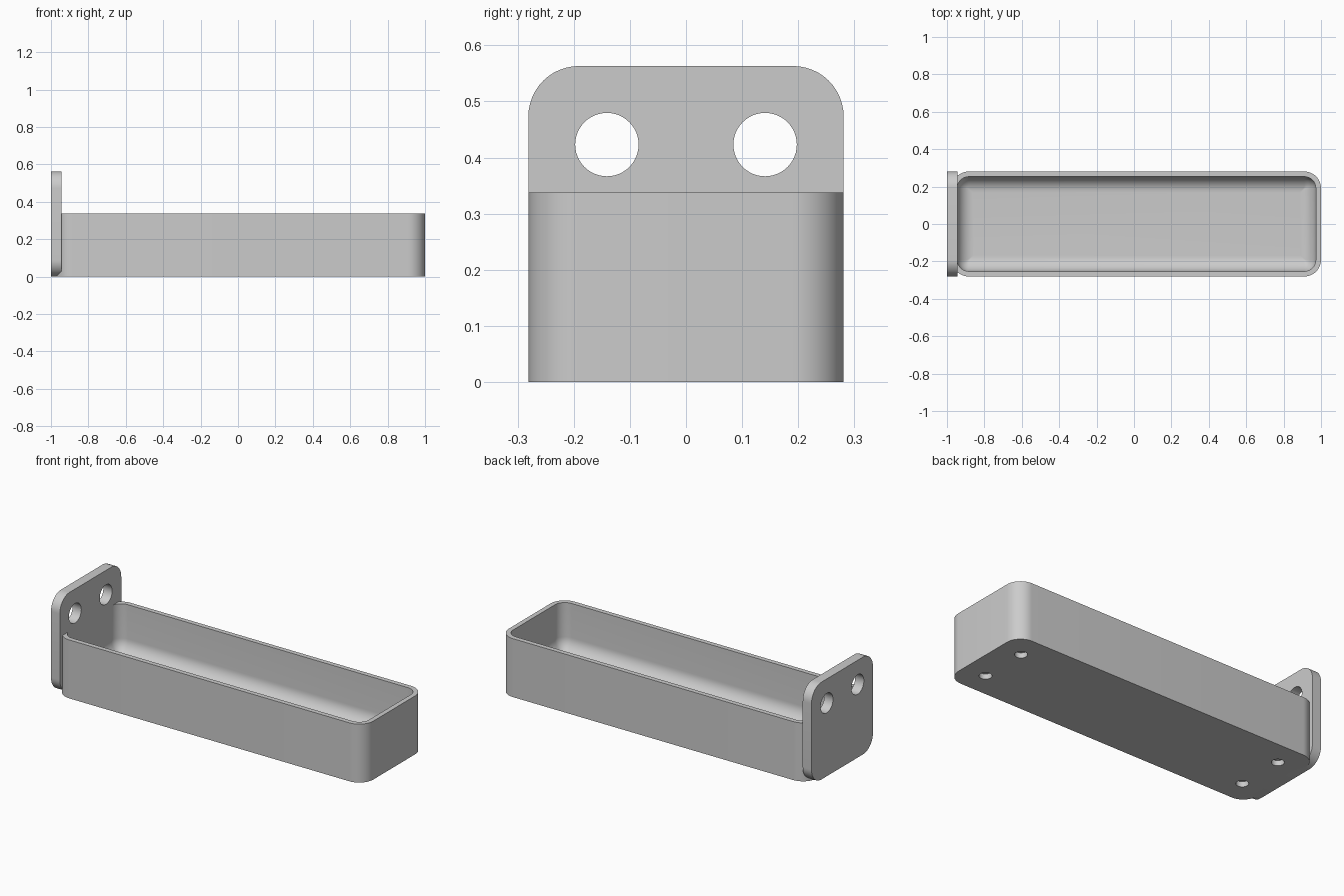
import bpy, bmesh, math
from mathutils import Vector

cube = bpy.data.objects.get("Cube")
if cube:
    bpy.data.objects.remove(cube, do_unlink=True)

STEPS = 12  # segments per rounded corner

grey = bpy.data.materials.new("light_grey")
grey.use_nodes = True
colour = (0.6, 0.6, 0.6, 1)
grey.diffuse_color = colour
grey.node_tree.nodes["Principled BSDF"].inputs["Base Color"].default_value = colour


def rounded_rect(u0, u1, v0, v1, r):
    """Counter-clockwise outline of a rectangle with rounded corners."""
    centres = [(u1 - r, v1 - r), (u0 + r, v1 - r), (u0 + r, v0 + r), (u1 - r, v0 + r)]
    pts = []
    for i, (cu, cv) in enumerate(centres):
        for k in range(STEPS + 1):
            a = (i + k / STEPS) * math.pi / 2
            pts.append((cu + r * math.cos(a), cv + r * math.sin(a)))
    return pts


def skin(name, rings):
    """Join successive rings of points into a closed solid."""
    bm = bmesh.new()
    loops = [[bm.verts.new(p) for p in ring] for ring in rings]
    for a, b in zip(loops, loops[1:]):
        for i in range(len(a)):
            j = (i + 1) % len(a)
            bm.faces.new((a[i], a[j], b[j], b[i]))
    bm.faces.new(list(reversed(loops[0])))
    bm.faces.new(loops[-1])
    bmesh.ops.recalc_face_normals(bm, faces=bm.faces)
    mesh = bpy.data.meshes.new(name)
    bm.to_mesh(mesh)
    bm.free()
    mesh.materials.append(grey)
    obj = bpy.data.objects.new(name, mesh)
    bpy.context.collection.objects.link(obj)
    return obj


def drill(target, centre, radius, depth, axis):
    """Cut a round hole and discard the cutter."""
    bpy.ops.mesh.primitive_cylinder_add(vertices=48, radius=radius, depth=depth, location=centre)
    cutter = bpy.context.object
    cutter.rotation_euler = Vector((0, 0, 1)).rotation_difference(Vector(axis)).to_euler()
    cutter.hide_render = True
    cutter.data.materials.append(grey)
    mod = target.modifiers.new("hole", "BOOLEAN")
    mod.operation = "DIFFERENCE"
    mod.solver = "EXACT"
    mod.object = cutter
    bpy.context.view_layer.objects.active = target
    bpy.ops.object.modifier_apply(modifier=mod.name)
    bpy.data.objects.remove(cutter, do_unlink=True)


def smooth(obj):
    bpy.ops.object.select_all(action="DESELECT")
    obj.select_set(True)
    bpy.context.view_layer.objects.active = obj
    bpy.ops.object.shade_smooth_by_angle(angle=math.radians(30))


# Tray: outer wall, flat rim, inner wall and filleted floor
X0, X1, Y, TOP = -0.973, 1.0, 0.281, 0.338
CORNER, WALL, FLOOR, FILLET = 0.09, 0.028, 0.056, 0.084


def tray_ring(inset, z):
    corner = max(CORNER - inset, 0.004)
    outline = rounded_rect(X0 + inset, X1 - inset, -Y + inset, Y - inset, corner)
    return [(x, y, z) for x, y in outline]


rings = [tray_ring(0, 0), tray_ring(0, TOP), tray_ring(WALL, TOP)]
for k in range(STEPS + 1):
    a = k / STEPS * math.pi / 2
    rings.append(tray_ring(WALL + FILLET * (1 - math.cos(a)),
                           FLOOR + FILLET * (1 - math.sin(a))))
tray = skin("tray", rings)

# Blind screw holes under the tray
for x in (-0.833, 0.864):
    for y in (-0.14, 0.14):
        drill(tray, (x, y, 0), 0.033, 0.06, (0, 0, 1))
smooth(tray)

# Mounting plate with two through holes, flush with the tray's inner end wall
outline = rounded_rect(-Y, Y, 0, 0.563, CORNER)
plate = skin("mounting_plate", [[(x, y, z) for y, z in outline] for x in (-1, -0.944)])
for y in (-0.141, 0.141):
    drill(plate, (-0.97, y, 0.423), 0.0565, 0.2, (1, 0, 0))
smooth(plate)
